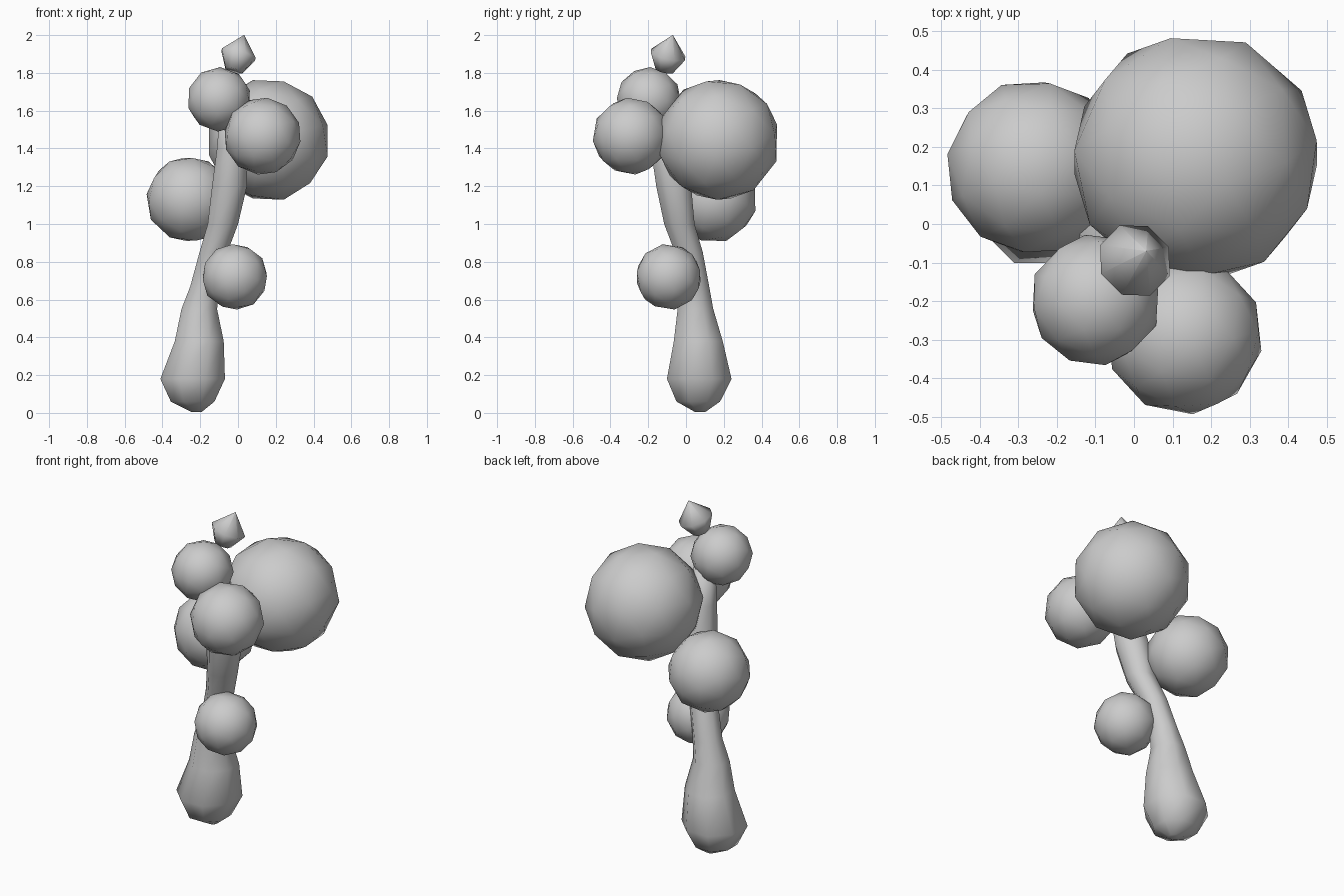
import bpy, bmesh, math
from mathutils import Vector, Matrix

if "Cube" in bpy.data.objects:
    bpy.data.objects.remove(bpy.data.objects["Cube"])


def loft(name, rings, sides, axis=None):
    """Skin polygon rings given as (x, y, z, radius); caps close the ends."""
    bm = bmesh.new()
    tilt = Vector((0, 0, 1)).rotation_difference(axis) if axis else None
    loops = []
    for x, y, z, r in rings:
        loop = []
        for i in range(sides):
            a = 2 * math.pi * (i + 0.5) / sides
            p = Vector((r * math.cos(a), r * math.sin(a), 0))
            if tilt:
                p.rotate(tilt)
            loop.append(bm.verts.new(p + Vector((x, y, z))))
        loops.append(loop)
    for lo, hi in zip(loops, loops[1:]):
        for i in range(sides):
            j = (i + 1) % sides
            bm.faces.new((lo[i], lo[j], hi[j], hi[i]))
    bm.faces.new(loops[0][::-1])
    bm.faces.new(loops[-1])
    bmesh.ops.recalc_face_normals(bm, faces=bm.faces)
    return finish(name, bm)


def finish(name, bm):
    for f in bm.faces:
        f.smooth = True
    mesh = bpy.data.meshes.new(name)
    bm.to_mesh(mesh)
    bm.free()
    obj = bpy.data.objects.new(name, mesh)
    bpy.context.collection.objects.link(obj)
    return obj


def foliage(name, centre, radius, turn):
    bm = bmesh.new()
    m = Matrix.Translation(centre) @ Matrix.Rotation(turn, 4, Vector((1, 1, 1)))
    bmesh.ops.create_icosphere(bm, subdivisions=2, radius=radius, matrix=m)
    return finish(name, bm)


# Leaning trunk with a bulbous foot
loft("trunk", [
    (-0.22, 0.075, 0.005, 0.03),
    (-0.24, 0.065, 0.06, 0.125),
    (-0.24, 0.07, 0.18, 0.185),
    (-0.205, 0.065, 0.38, 0.14),
    (-0.205, 0.05, 0.55, 0.102),
    (-0.175, 0.045, 0.67, 0.084),
    (-0.13, 0.015, 0.85, 0.08),
    (-0.08, -0.035, 1.0, 0.087),
    (-0.045, -0.065, 1.2, 0.1),
    (-0.03, -0.105, 1.4, 0.088),
    (-0.04, -0.12, 1.6, 0.06),
], 8)

# Leaf balls
foliage("foliage_big", (0.16, 0.172, 1.445), 0.327, 0.4)
foliage("foliage_left", (-0.258, 0.147, 1.13), 0.23, 0.9)
foliage("foliage_front", (0.13, -0.29, 1.465), 0.206, 0.2)
foliage("foliage_upper", (-0.1, -0.197, 1.66), 0.171, 1.3)
foliage("foliage_low", (-0.017, -0.092, 0.72), 0.176, 0.7)

# Tilted pointed bud at the top
axis = Vector((0.06, 0.05, 0.21)).normalized()
tip = Vector((0.032, -0.07, 2.0))
loft("top_bud", [(*(tip - axis * d), r) for d, r in
                 ((0.2, 0.05), (0.11, 0.1), (0.0, 0.001))], 8, axis)
